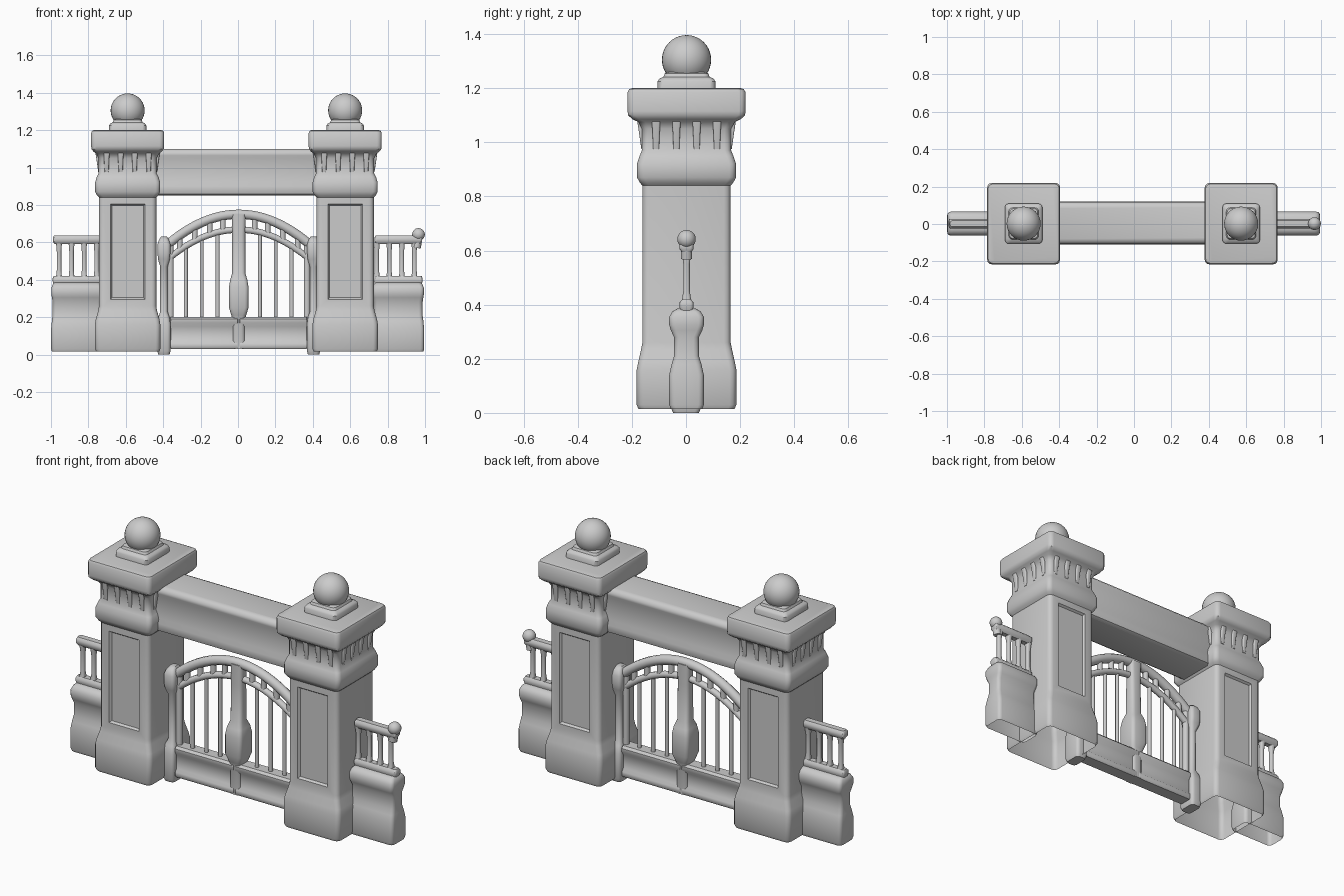
import bpy, bmesh, math
from mathutils import Matrix, Vector

cube = bpy.data.objects.get("Cube")
if cube:
    bpy.data.objects.remove(cube, do_unlink=True)

stone = bpy.data.materials.new("light grey stone")
stone.use_nodes = True
GREY = (0.6, 0.6, 0.6, 1)
stone.diffuse_color = GREY
stone.node_tree.nodes["Principled BSDF"].inputs["Base Color"].default_value = GREY


def shade(ob, angle=40):
    bpy.ops.object.select_all(action='DESELECT')
    ob.select_set(True)
    bpy.context.view_layer.objects.active = ob
    bpy.ops.object.shade_smooth_by_angle(angle=math.radians(angle))


def finish(name, bm, angle=40):
    bmesh.ops.recalc_face_normals(bm, faces=bm.faces)
    mesh = bpy.data.meshes.new(name)
    bm.to_mesh(mesh)
    bm.free()
    mesh.materials.append(stone)
    ob = bpy.data.objects.new(name, mesh)
    bpy.context.collection.objects.link(ob)
    shade(ob, angle)
    return ob


def loft(name, x, y, rings, r=0.02, steps=3, open_bottom=False, panel=None, angle=40):
    """Stack rounded rectangles (half width, half depth, z) into one body."""
    bm = bmesh.new()
    loops = []
    for hx, hy, z in rings:
        loop = []
        rad = min(r, hx * 0.95, hy * 0.95)
        for corner, (sx, sy) in enumerate([(1, 1), (-1, 1), (-1, -1), (1, -1)]):
            for i in range(steps + 1):
                a = math.pi / 2 * (corner + i / steps)
                loop.append(bm.verts.new((x + sx * (hx - rad) + rad * math.cos(a),
                                          y + sy * (hy - rad) + rad * math.sin(a), z)))
        loops.append(loop)
    n = len(loops[0])
    panels = []
    for k, (lo, hi) in enumerate(zip(loops, loops[1:])):
        for i in range(n):
            j = (i + 1) % n
            f = bm.faces.new((lo[i], lo[j], hi[j], hi[i]))
            # Long flat faces at front and back carry the sunken panels
            if k == panel and i in (steps, 3 * steps + 2):
                panels.append(f)
    bm.faces.new(loops[-1])
    if not open_bottom:
        bm.faces.new(loops[0][::-1])
    if panels:
        bm.normal_update()
        bmesh.ops.inset_individual(bm, faces=panels, thickness=0.05)
        bmesh.ops.inset_individual(bm, faces=panels, thickness=0.012, depth=-0.012)
    return finish(name, bm, angle)


def rod(name, a, b, radius, sides=10):
    a, b = Vector(a), Vector(b)
    bm = bmesh.new()
    turn = (b - a).to_track_quat('Z', 'Y').to_matrix().to_4x4()
    bmesh.ops.create_cone(bm, cap_ends=True, segments=sides, radius1=radius, radius2=radius,
                          depth=(b - a).length, matrix=Matrix.Translation((a + b) / 2) @ turn)
    return finish(name, bm)


def ball(name, centre, radius):
    bm = bmesh.new()
    bmesh.ops.create_uvsphere(bm, u_segments=32, v_segments=20, radius=radius,
                              matrix=Matrix.Translation(centre))
    return finish(name, bm, 60)


def tube(name, points, radius):
    curve = bpy.data.curves.new(name, 'CURVE')
    curve.dimensions = '3D'
    curve.bevel_depth = radius
    curve.bevel_resolution = 3
    curve.use_fill_caps = True
    spline = curve.splines.new('POLY')
    spline.points.add(len(points) - 1)
    for p, co in zip(spline.points, points):
        p.co = (*co, 1)
    curve.materials.append(stone)
    ob = bpy.data.objects.new(name, curve)
    bpy.context.collection.objects.link(ob)
    bpy.ops.object.select_all(action='DESELECT')
    ob.select_set(True)
    bpy.context.view_layer.objects.active = ob
    bpy.ops.object.convert(target='MESH')
    shade(bpy.context.object)


# Pillars: base, panelled shaft, ring, frieze and cap in one body
BODY = [(.168, .178, .015), (.175, .184, .03), (.175, .184, .16), (.17, .178, .19),
        (.157, .168, .235), (.153, .163, .26), (.153, .163, .84), (.163, .172, .85),
        (.174, .183, .87), (.174, .183, .92), (.165, .173, .95), (.155, .165, .97),
        (.155, .165, 1.05), (.168, .178, 1.075), (.183, .2, 1.085), (.194, .216, 1.1),
        (.195, .218, 1.115), (.195, .218, 1.185), (.19, .212, 1.196), (.18, .2, 1.2)]
PLINTH = [(.1, .107, 1.19), (.1, .107, 1.225), (.093, .1, 1.235), (.08, .085, 1.242),
          (.075, .08, 1.255), (.055, .055, 1.262), (.045, .045, 1.29)]
for side, px in (("right", -.59), ("left", .573)):
    loft(side + "_pillar", px, .002, BODY, r=.025, open_bottom=True, panel=5)
    loft(side + "_finial_plinth", px, .002, PLINTH, r=.02)
    ball(side + "_finial_ball", (px, .002, 1.305), .091)
    # Small brackets around the frieze
    for i in range(4):
        t = (i - 1.5) * .075
        for s in (-1, 1):
            wide = [(.011, .004, .975), (.013, .012, 1.03), (.016, .02, 1.085)]
            loft(side + "_frieze_bracket", px + t, .002 + s * .163, wide, r=.006)
            deep = [(b, a, z) for a, b, z in wide]
            loft(side + "_frieze_bracket", px + s * .153, .002 + t, deep, r=.006)

# Lintel beam between the pillars
BEAM = [(.45, .095, .85), (.45, .11, .858), (.45, .115, .875), (.45, .115, .9),
        (.45, .107, .925), (.45, .107, 1.05), (.45, .113, 1.065), (.45, .113, 1.08),
        (.45, .1, 1.095), (.45, .085, 1.1)]
loft("lintel_beam", -.008, .005, BEAM, r=.005)

# Low side walls with balustrades
WALL = [(.134, .058, .015), (.138, .064, .03), (.138, .064, .14), (.134, .055, .18),
        (.13, .046, .21), (.13, .046, .28), (.134, .058, .305), (.137, .064, .325),
        (.137, .064, .355), (.13, .052, .375), (.12, .035, .385)]
for side, wx, first in (("right", -.861, -.957), ("left", .857, .742)):
    loft(side + "_side_wall", wx, .002, WALL, r=.02, open_bottom=True)
    loft(side + "_lower_rail", wx, .002,
         [(.125, .022, .375), (.13, .026, .392), (.13, .026, .408), (.125, .016, .42)], r=.012)
    loft(side + "_hand_rail", wx, .002,
         [(.12, .014, .59), (.128, .026, .605), (.128, .026, .625), (.122, .016, .637)], r=.012)
    for i in range(4):
        x = first + i * .067
        loft(side + "_baluster", x, .002,
             [(.016, .018, .41), (.012, .012, .45), (.012, .012, .55), (.016, .018, .6)], r=.01)
rod("rail_end_stem", (.955, .002, .57), (.967, .002, .64), .022)
ball("rail_end_knob", (.965, .002, .642), .034)

# Gate: hinge posts, two leaves, centre stile
GX = .004
POST = [(.03, .048, 0), (.036, .056, .02), (.036, .056, .16), (.03, .045, .2),
        (.02, .03, .23), (.02, .03, .47), (.032, .045, .51), (.034, .05, .54),
        (.034, .05, .59), (.026, .04, .615), (.016, .022, .63)]
LEAF = [(.178, .034, .03), (.18, .04, .038), (.18, .04, .06), (.18, .028, .075),
        (.18, .028, .15), (.18, .042, .17), (.18, .042, .19), (.18, .03, .202)]


def outer(x):
    return .75 - 1.12 * x * x


def inner(x):
    return .668 - 1.1 * x * x


for s, side in ((-1, "right"), (1, "left")):
    loft(side + "_hinge_post", GX + s * .4, 0, POST, r=.018)
    loft(side + "_gate_panel", GX + s * .185, 0, LEAF, r=.004)
    rod(side + "_gate_stile", (GX + s * .365, 0, .15), (GX + s * .365, 0, .6), .018)
    for i in range(3):
        x = s * (.113 + i * .085)
        rod(side + "_gate_bar", (GX + x, 0, .18), (GX + x, 0, inner(x)), .011)
    # Short links tying the two arches together
    for x in (.085, .155, .235, .315):
        rod(side + "_arch_link", (GX + s * x, 0, inner(x)), (GX + s * x, 0, outer(x)), .016)

loft("centre_stile", GX, 0,
     [(.034, .038, .03), (.034, .038, .19), (.04, .045, .21), (.052, .058, .25),
      (.052, .058, .36), (.046, .05, .4), (.035, .035, .435), (.035, .03, .64), (.038, .03, .75)],
     r=.02)

# Gate arches
xs = [-.38 + .76 * i / 24 for i in range(25)]
tube("outer_gate_arch", [(GX + x, 0, outer(x)) for x in xs], .026)
tube("inner_gate_arch", [(GX + x, 0, inner(x)) for x in xs], .018)
